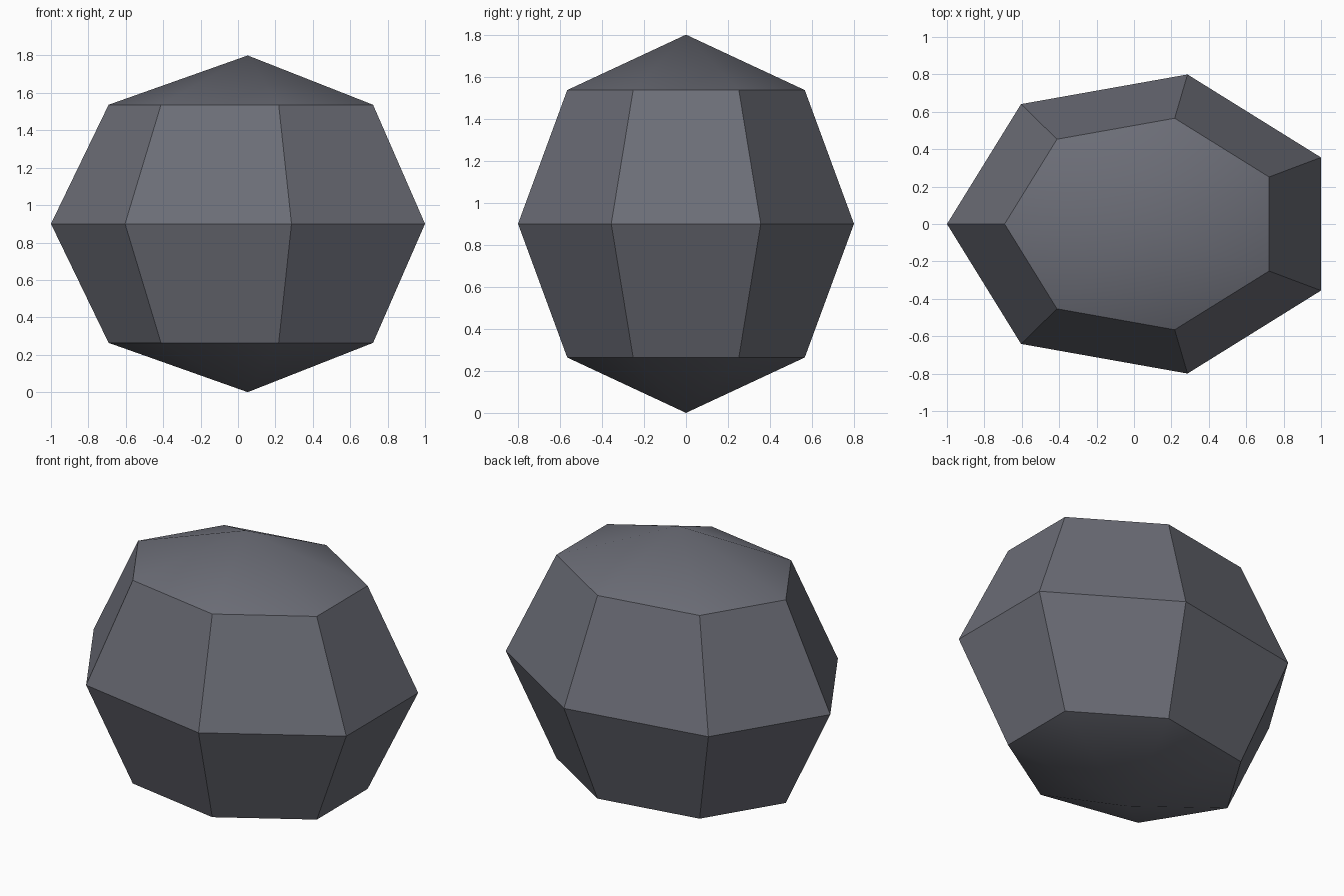
import bpy, bmesh
from math import sin, cos, pi

cube = bpy.data.objects.get("Cube")
if cube:
    bpy.data.objects.remove(cube, do_unlink=True)

SIDES, RINGS = 7, 4
RX, RY, RZ = 1.052, 0.82, 0.9
CENTRE_X = RX - 1

# Slate grey stone
stone = bpy.data.materials.new("slate_grey")
stone.use_nodes = True
colour = (0.15, 0.155, 0.185, 1)
stone.diffuse_color = colour
stone.node_tree.nodes["Principled BSDF"].inputs["Base Color"].default_value = colour

# Seven-sided faceted ball, one corner pointing to -x
bm = bmesh.new()
bottom = bm.verts.new((CENTRE_X, 0, 0))
top = bm.verts.new((CENTRE_X, 0, 2 * RZ))
rings = []
for r in range(1, RINGS):
    lat = pi * r / RINGS
    rings.append([bm.verts.new((CENTRE_X + RX * sin(lat) * cos(pi + 2 * pi * s / SIDES),
                                RY * sin(lat) * sin(pi + 2 * pi * s / SIDES),
                                RZ - RZ * cos(lat))) for s in range(SIDES)])

# Caps and side bands
for s in range(SIDES):
    n = (s + 1) % SIDES
    bm.faces.new((bottom, rings[0][n], rings[0][s]))
    bm.faces.new((top, rings[-1][s], rings[-1][n]))
    for low, high in zip(rings, rings[1:]):
        bm.faces.new((low[s], low[n], high[n], high[s]))
bmesh.ops.recalc_face_normals(bm, faces=bm.faces)

mesh = bpy.data.meshes.new("faceted_stone")
bm.to_mesh(mesh)
bm.free()
mesh.materials.append(stone)
rock = bpy.data.objects.new("faceted_stone", mesh)
bpy.context.collection.objects.link(rock)

# Smooth caps, crisp side facets
bpy.ops.object.select_all(action='DESELECT')
rock.select_set(True)
bpy.context.view_layer.objects.active = rock
bpy.ops.object.shade_smooth_by_angle(angle=pi / 6)
